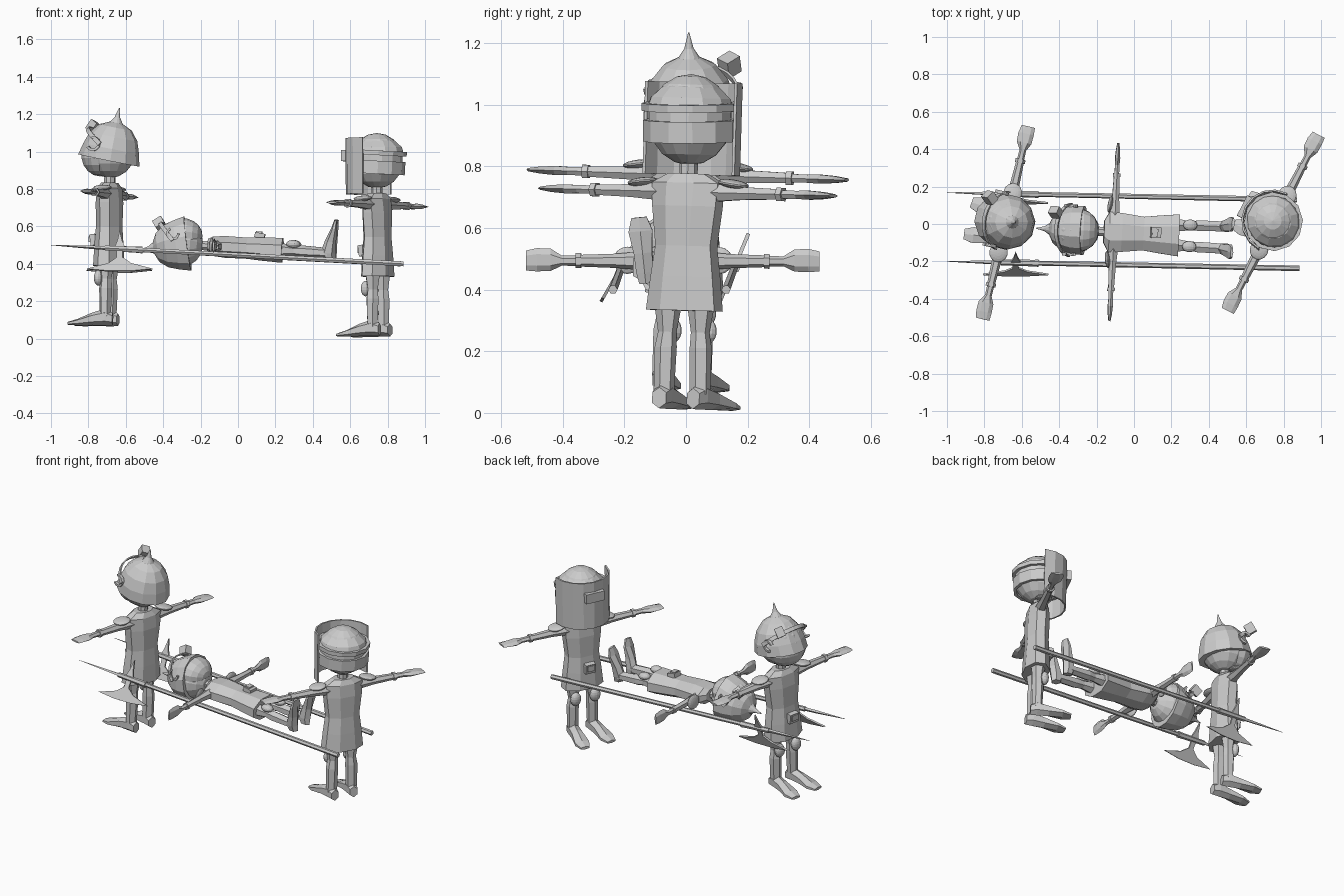
import bpy, bmesh, math
from mathutils import Matrix, Vector

if "Cube" in bpy.data.objects:
    bpy.data.objects.remove(bpy.data.objects["Cube"])

grey = bpy.data.materials.new("plain_grey")
grey.diffuse_color = (0.6, 0.6, 0.6, 1)
grey.use_nodes = True
grey.node_tree.nodes["Principled BSDF"].inputs["Base Color"].default_value = grey.diffuse_color
I = Matrix.Identity(4)
T = Matrix.Translation


def rot(deg, axis):
    return Matrix.Rotation(math.radians(deg), 4, axis)


def finish(name, bm, m):
    bm.transform(m)
    bmesh.ops.recalc_face_normals(bm, faces=bm.faces)
    me = bpy.data.meshes.new(name)
    bm.to_mesh(me)
    bm.free()
    me.materials.append(grey)
    bpy.context.collection.objects.link(bpy.data.objects.new(name, me))


def loft(name, rings, m, n=8):
    """Skin n-sided ellipses (x, y, z, rx, ry) stacked along z."""
    bm = bmesh.new()
    loops = []
    for x, y, z, rx, ry in rings:
        loops.append([bm.verts.new((x + rx * math.cos((i + .5) * math.tau / n),
                                    y + ry * math.sin((i + .5) * math.tau / n), z)) for i in range(n)])
    for a, b in zip(loops, loops[1:]):
        for i in range(n):
            j = (i + 1) % n
            bm.faces.new((a[i], a[j], b[j], b[i]))
    bm.faces.new(loops[0])
    bm.faces.new(loops[-1])
    finish(name, bm, m)


def band(name, r, z0, z1, a0, a1, m, t=.008, n=12):
    """Curved plate of radius r between two angles (degrees)."""
    bm = bmesh.new()
    full = a1 - a0 >= 360
    cols = []
    for i in range(n if full else n + 1):
        a = math.radians(a0 + (a1 - a0) * i / n)
        c, s = math.cos(a), math.sin(a)
        cols.append([bm.verts.new((q * c, q * s, z)) for q, z in ((r, z0), (r, z1), (r - t, z1), (r - t, z0))])
    for i in range(n):
        p, q = cols[i], cols[(i + 1) % len(cols)]
        for k in range(4):
            l = (k + 1) % 4
            bm.faces.new((p[k], p[l], q[l], q[k]))
    if not full:
        bm.faces.new(cols[0])
        bm.faces.new(cols[-1])
    finish(name, bm, m)


def box(name, size, m):
    bm = bmesh.new()
    bmesh.ops.create_cube(bm, size=1)
    finish(name, bm, m @ Matrix.Diagonal((*size, 1)))


def ball(name, size, m):
    bm = bmesh.new()
    bmesh.ops.create_uvsphere(bm, u_segments=14, v_segments=9, radius=1)
    finish(name, bm, m @ Matrix.Diagonal((*size, 1)))


def plate(name, pts, t, m):
    """Flat outline in x, z with thickness t along y."""
    bm = bmesh.new()
    f = bm.faces.new([bm.verts.new((x, -t / 2, z)) for x, z in pts])
    ext = bmesh.ops.extrude_face_region(bm, geom=[f])
    bmesh.ops.translate(bm, vec=(0, t, 0), verts=[v for v in ext["geom"] if isinstance(v, bmesh.types.BMVert)])
    finish(name, bm, m)


def frame(origin, front, up, s=1):
    z = Vector(up).normalized()
    f = Vector(front)
    y = -(f - z * f.dot(z)).normalized()
    x = y.cross(z)
    m = Matrix((x, y, z)).transposed().to_4x4()
    return T(origin) @ m @ Matrix.Scale(s, 4)


def figure(who, m):
    """Body facing local -y, feet at z = 0, arms spread."""
    loft(who + "_tunic", [(0, 0, .32, .135, .08), (0, 0, .43, .122, .075), (0, 0, .53, .108, .068),
                          (0, 0, .66, .125, .07), (0, 0, .735, .13, .062), (0, 0, .765, .07, .045)], m)
    loft(who + "_neck", [(0, 0, .74, .03, .03), (0, 0, .83, .03, .03)], m)
    ball(who + "_head", (.138, .14, .148), m @ T((0, 0, .94)))
    box(who + "_belt_pouch", (.065, .03, .06), m @ T((.01, -.08, .46)) @ rot(8, 'X'))
    box(who + "_pouch_flap", (.045, .012, .035), m @ T((.01, -.098, .465)))
    for side, s in (("left", 1), ("right", -1)):
        ms = m @ Matrix.Diagonal((s, 1, 1, 1))
        # arm, cuff, hand
        am = ms @ T((0, 0, .705)) @ rot(90, 'Y')
        loft(f"{who}_{side}_arm", [(0, 0, .09, .034, .036), (0, 0, .2, .024, .026), (0, 0, .34, .019, .021)], am, 6)
        loft(f"{who}_{side}_cuff", [(0, 0, .33, .025, .027), (0, 0, .35, .025, .027)], am, 6)
        loft(f"{who}_{side}_hand", [(0, 0, .34, .016, .019), (0, 0, .40, .015, .018), (0, -.003, .44, .017, .04),
                                    (0, -.003, .49, .013, .042), (0, 0, .53, .006, .036)], am, 6)
        ball(f"{who}_{side}_shoulder_pad", (.052, .05, .014), ms @ T((.165, 0, .735)) @ rot(8, 'Y'))
        # leg, knee pad, foot
        loft(f"{who}_{side}_leg", [(.066, 0, .05, .034, .03), (.064, 0, .2, .036, .036), (.06, 0, .25, .03, .03),
                                   (.06, 0, .34, .045, .045)], ms, 6)
        ball(f"{who}_{side}_knee_pad", (.034, .025, .042), ms @ T((.064, -.04, .255)))
        loft(f"{who}_{side}_foot", [(0, .035, -.04, .028, .034), (0, .045, 0, .036, .045), (0, .035, .07, .038, .034),
                                    (0, .017, .15, .05, .017), (0, .01, .2, .032, .009)],
             ms @ T((.066, 0, 0)) @ rot(6, 'Z') @ rot(90, 'X'), 6)


def spiked_helmet(who, m, s):
    h = m @ T((0, 0, .94)) @ rot(-11, 'X')
    loft(who + "_spiked_helmet", [(0, 0, -.055, .15, .168), (0, 0, .01, .148, .152), (0, 0, .075, .125, .13),
                                  (0, 0, .125, .085, .09), (0, 0, .15, .035, .035), (0, 0, .18, .015, .015),
                                  (0, 0, .232, .002, .002)], h @ T((0, .004, 0)), 12)
    # face below the helmet rim
    ball(who + "_face", (.128, .10, .115), m @ T((0, -.055, .915)))
    # goggle strap, lamp and ear hooks
    band(who + "_goggle_strap", .163, -.012, .012, 190, 350, m @ T((0, 0, .95)) @ rot(-42, 'X'))
    box(who + "_lamp", (.05, .055, .06), m @ T((.1 * s, -.115, 1.065)) @ rot(-35, 'X') @ rot(35 * s, 'Z'))
    for side, k in (("left", 1), ("right", -1)):
        band(f"{who}_{side}_ear_hook", .04, 0, .018, -60, 190,
             m @ T((.135 * k, -.06, .97)) @ rot(90 * k, 'Y'), .014, 8)


bearer1 = frame((-.695, -.015, .068), (-.97, .23, 0), (.012, .03, 1))
bearer2 = frame((.75, -.015, .012), (-.89, .46, 0), (-.008, .03, 1))
patient = frame((.525, -.075, .455), (.06, 0, 1), (-1, .05, .06), .9)
for who, m in (("front_bearer", bearer1), ("rear_bearer", bearer2), ("patient", patient)):
    figure(who, m)
spiked_helmet("front_bearer", bearer1, -1)
spiked_helmet("patient", patient, 1)

# rear bearer: domed cap, two bands and curved face shield
cap = bearer2 @ T((0, 0, .94))
loft("cap_dome", [(0, 0, .03, .145, .15), (0, 0, .07, .132, .138), (0, 0, .105, .095, .1), (0, 0, .122, .05, .055)],
     cap, 12)
tilt = cap @ rot(-4, 'X')
band("cap_brim_band", .158, .03, .055, 0, 360, tilt, .02)
band("shield_strap", .153, -.07, 0, 0, 360, tilt, .02)
band("face_shield", .168, -.178, .122, 180, 360, cap, .01, 8)
box("shield_window", (.12, .03, .06), cap @ T((0, -.17, .03)))

# stretcher poles: two halberds with spike, axe blade and back spike
for side, a, b, down in (("near", (-1, -.2, .5), (.885, -.237, .4), (0, -.5, -.87)),
                         ("far", (-1, .168, .5), (.87, .13, .4), (0, -.38, -.92))):
    a, b, d = Vector(a), Vector(b), Vector(down)
    ln = (b - a).length
    m = frame(a, d, b - a)
    loft(side + "_pole", [(0, 0, .34, .013, .013), (0, 0, ln, .015, .015)], m, 6)
    loft(side + "_pole_spike", [(0, 0, 0, .001, .001), (0, 0, .2, .01, .008), (0, 0, .3, .011, .011)], m, 4)
    loft(side + "_pole_socket", [(0, 0, .29, .015, .015), (0, 0, .47, .018, .018), (0, 0, .49, .02, .02)], m, 6)
    bm_m = frame(a + (b - a) * .195, d.cross(Vector((1, 0, 0))), -d)
    plate(side + "_axe_blade", [(-.016, 0), (-.016, -.055), (-.06, -.09), (-.175, -.125), (-.06, -.138),
                                (.06, -.138), (.175, -.125), (.06, -.09), (.016, -.055), (.016, 0)], .01, bm_m)
    plate(side + "_back_spike", [(-.03, 0), (.03, 0), (.012, .05), (0, .11), (-.012, .05)], .012, bm_m)
